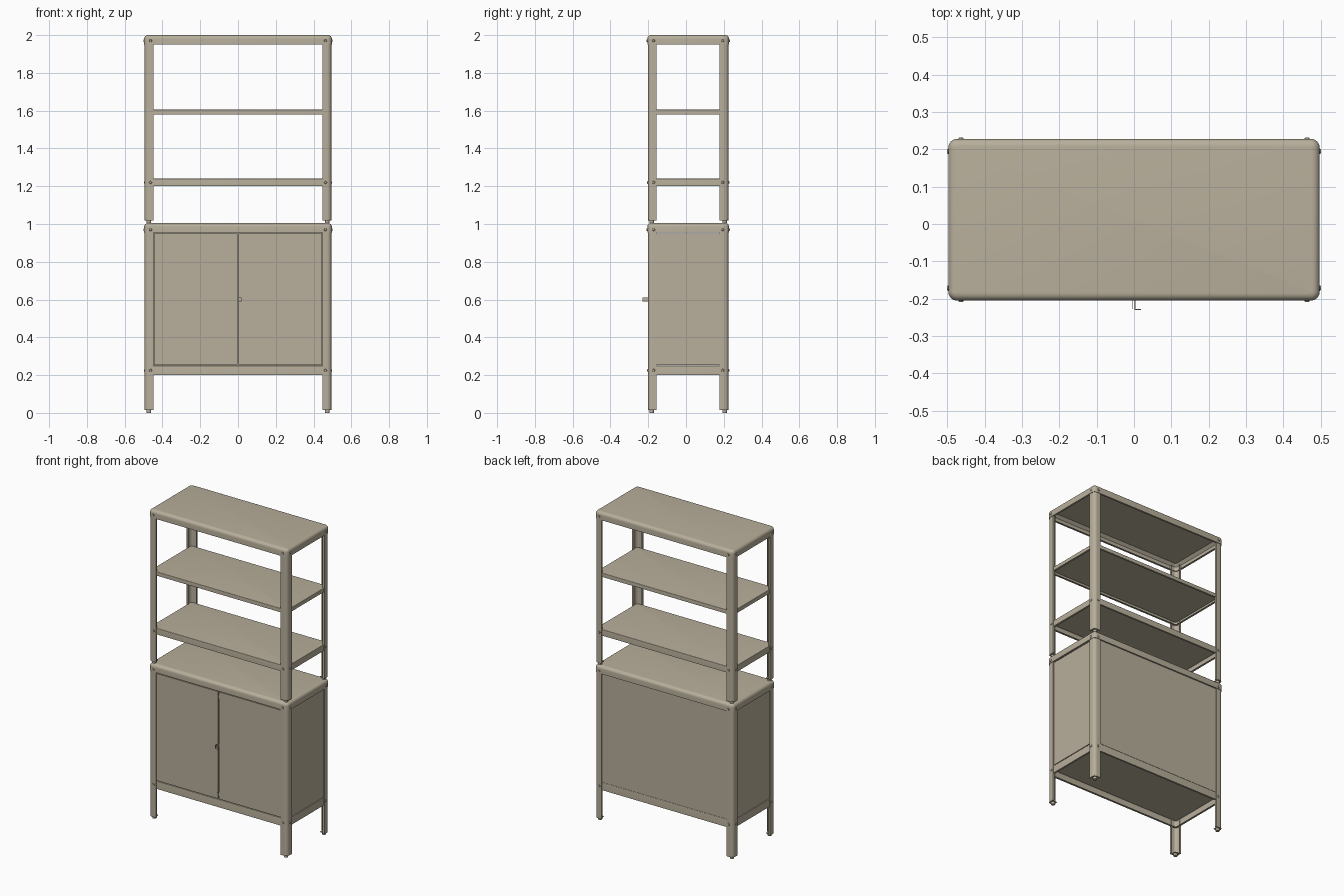
import bpy, bmesh, math
from mathutils import Matrix, Vector

cube = bpy.data.objects.get("Cube")
if cube:
    bpy.data.objects.remove(cube, do_unlink=True)

paint = bpy.data.materials.new("beige_paint")
paint.use_nodes = True
colour = (0.48, 0.43, 0.33, 1)
paint.diffuse_color = colour
shader = next(n for n in paint.node_tree.nodes if n.type == "BSDF_PRINCIPLED")
shader.inputs["Base Color"].default_value = colour
shader.inputs["Roughness"].default_value = 0.6

YC = 0.0115                 # centre of the carcass in y
HX, HY = 0.497, 0.2165      # half sizes of the outer trays
SIDES = (("left", 1), ("right", -1))
ENDS = (("front", -1), ("back", 1))


def finish(name, bm, smooth=True):
    bmesh.ops.recalc_face_normals(bm, faces=bm.faces)
    mesh = bpy.data.meshes.new(name)
    bm.to_mesh(mesh)
    bm.free()
    mesh.materials.append(paint)
    ob = bpy.data.objects.new(name, mesh)
    bpy.context.collection.objects.link(ob)
    if smooth:
        bpy.ops.object.select_all(action="DESELECT")
        ob.select_set(True)
        bpy.context.view_layer.objects.active = ob
        bpy.ops.object.shade_smooth_by_angle(angle=math.radians(35))
    return ob


def box(name, lo, hi):
    bm = bmesh.new()
    lo, hi = Vector(lo), Vector(hi)
    size = hi - lo
    m = Matrix.Translation((lo + hi) / 2) @ Matrix.Diagonal((*size, 1))
    bmesh.ops.create_cube(bm, size=1, matrix=m)
    return finish(name, bm, False)


def disc(name, centre, normal, radius, depth, tip=1.0):
    bm = bmesh.new()
    turn = Vector((0, 0, 1)).rotation_difference(Vector(normal)).to_matrix().to_4x4()
    bmesh.ops.create_cone(bm, cap_ends=True, segments=20, radius1=radius,
                          radius2=radius * tip, depth=depth,
                          matrix=Matrix.Translation(centre) @ turn)
    return finish(name, bm)


def outline(hx, hy, r, steps=6):
    pts = []
    for k, (sx, sy) in enumerate(((1, 1), (-1, 1), (-1, -1), (1, -1))):
        for i in range(steps + 1):
            a = (k + i / steps) * math.pi / 2
            pts.append((sx * (hx - r) + r * math.cos(a),
                        YC + sy * (hy - r) + r * math.sin(a)))
    return pts


def tray(name, hx, hy, z0, z1, corner, edge, t=0.003, lip=0.012):
    """Folded sheet shelf: rounded top edge, skirt, return lip, open below."""
    sections = [(edge * (1 - math.sin(a)), z1 - edge * (1 - math.cos(a)))
                for a in (i * math.pi / 12 for i in range(7))]
    sections += [(0, z0), (lip, z0), (lip, z0 + t), (t, z0 + t), (t, z1 - edge),
                 (edge, z1 - t)]
    bm = bmesh.new()
    rings = []
    for inset, z in sections:
        r = max(corner - inset, 0.002)
        rings.append([bm.verts.new((x, y, z))
                      for x, y in outline(hx - inset, hy - inset, r)])
    n = len(rings[0])
    for a, b in zip(rings, rings[1:]):
        for i in range(n):
            bm.faces.new((a[i], a[(i + 1) % n], b[(i + 1) % n], b[i]))
    bm.faces.new(rings[0])
    bm.faces.new(rings[-1])
    return finish(name, bm)


def post(name, sx, sy, z0, z1, w=0.047, t=0.004, r=0.022, lip=0.012):
    """Folded angle post with a rounded outer corner and return lips."""
    def arc(rad, angles):
        return [(r - rad * math.cos(a), r - rad * math.sin(a)) for a in angles]
    sweep = [i * math.pi / 12 for i in range(7)]
    prof = [(w, lip), (w, 0)] + arc(r, sweep[::-1]) + [(0, w), (lip, w)]
    prof += [(lip, w - t), (t, w - t)] + arc(r - t, sweep) + [(w - t, t), (w - t, lip)]
    bm = bmesh.new()
    base = [bm.verts.new((sx * (HX - 0.003 - u), YC + sy * (HY - 0.003 - v), z0))
            for u, v in prof]
    face = bm.faces.new(base)
    out = bmesh.ops.extrude_face_region(bm, geom=[face])
    top = [g for g in out["geom"] if isinstance(g, bmesh.types.BMVert)]
    bmesh.ops.translate(bm, verts=top, vec=(0, 0, z1 - z0))
    return finish(name, bm)


# Trays and shelves
tray("top_tray", HX, HY, 1.95, 2.0, 0.024, 0.02)
tray("cabinet_top", HX, HY, 0.955, 1.005, 0.024, 0.02)
IX, IY = HX - 0.008, HY - 0.008
tray("upper_shelf", IX, IY, 1.58, 1.605, 0.018, 0.004)
tray("lower_shelf", IX, IY, 1.2, 1.24, 0.018, 0.004)
tray("cabinet_floor", IX, IY, 0.2, 0.25, 0.018, 0.004)

# Posts, feet and bolts at each corner
for side, sx in SIDES:
    for end, sy in ENDS:
        tag = f"{end}_{side}"
        fx, fy = sx * 0.472, YC + sy * 0.193
        for level, z0, z1 in (("cabinet", 0.0, 0.985), ("rack", 1.005, 1.98)):
            post(f"{tag}_{level}_post", sx, sy, z0 + 0.014, z1)
            box(f"{tag}_{level}_post_cap", (fx - 0.016, fy - 0.016, z0 + 0.014),
                (fx + 0.016, fy + 0.016, z0 + 0.018))
            disc(f"{tag}_{level}_foot", (fx, fy, z0 + 0.008), (0, 0, 1), 0.012, 0.016)
        disc(f"{tag}_top_dimple", (fx, fy, 1.9995), (0, 0, 1), 0.009, 0.001, 0.7)
        for z, out in ((1.97, 0.0), (1.22, 0.003), (0.97, 0.0), (0.225, 0.003)):
            disc(f"{tag}_end_bolt", (sx * 0.463, YC + sy * (HY - out), z),
                 (0, sy, 0), 0.009, 0.008, 0.6)
            disc(f"{tag}_side_bolt", (sx * (HX - out), YC + sy * 0.183, z),
                 (sx, 0, 0), 0.009, 0.006, 0.6)

# Cabinet panels
PX, PY = IX - 0.001, IY - 0.001
for side, sx in SIDES:
    xs = sorted((sx * PX, sx * (PX - 0.006)))
    box(f"{side}_panel", (xs[0], YC - 0.19, 0.253), (xs[1], YC + 0.19, 0.951))
box("back_panel", (-0.47, YC + PY - 0.006, 0.25), (0.47, YC + PY, 0.96))

# Doors, with a folded rim hidden behind each front
for side, sx in SIDES:
    xs = sorted((sx * 0.003, sx * 0.444))
    y0 = YC - HY + 0.004
    box(f"{side}_door", (xs[0], y0, 0.256), (xs[1], y0 + 0.016, 0.949))
    for z in (0.285, 0.92):
        box(f"{side}_door_clip", (xs[0] if sx > 0 else xs[1] - 0.008, y0 - 0.001, z - 0.012),
            (xs[0] + 0.008 if sx > 0 else xs[1], y0 + 0.002, z + 0.012))

# Bent latch at the meeting edges of the doors
front = YC - HY
box("right_latch_tab", (-0.006, front - 0.023, 0.59), (-0.004, front + 0.006, 0.61))
box("left_latch_tab", (0.002, front - 0.025, 0.59), (0.004, front + 0.006, 0.61))
box("latch_grip", (0.002, front - 0.025, 0.59), (0.019, front - 0.023, 0.61))
